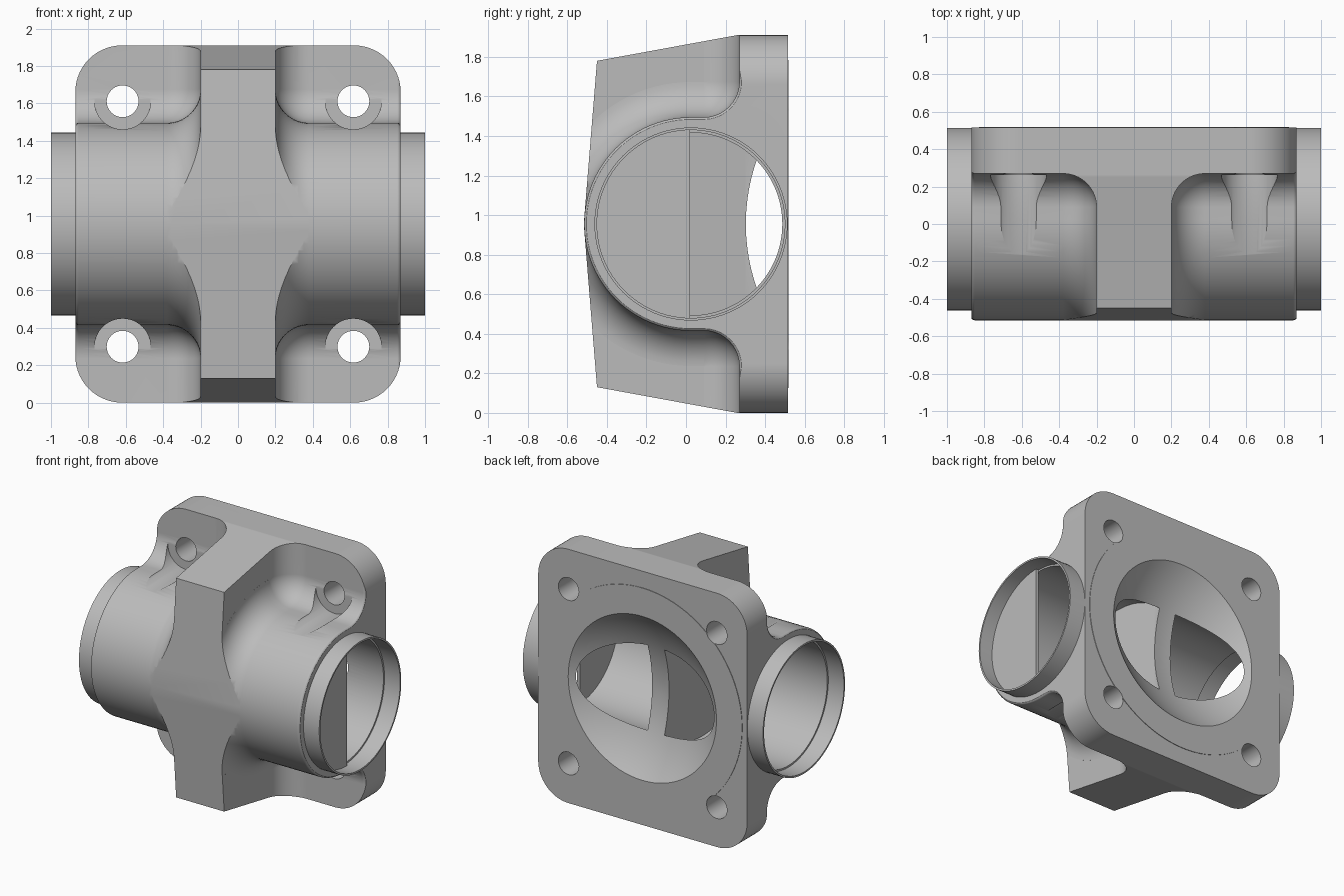
import bpy, bmesh
from math import pi, sin, cos, radians

cube = bpy.data.objects.get("Cube")
if cube:
    bpy.data.objects.remove(cube, do_unlink=True)

YC, ZC = 0.025, 0.955      # axis of the horizontal passage
BODY_R, FILLET = 0.54, 0.18
RIB, HALF_W = 0.2, 0.87

grey = bpy.data.materials.new("cast grey")
grey.use_nodes = True
grey.diffuse_color = (0.5, 0.5, 0.5, 1)
grey.node_tree.nodes["Principled BSDF"].inputs["Base Color"].default_value = (0.5, 0.5, 0.5, 1)


def loft(name, sections):
    """Skin equal-length rings of points and cap both ends."""
    bm = bmesh.new()
    rings = [[bm.verts.new(p) for p in s] for s in sections]
    n = len(rings[0])
    for a, b in zip(rings, rings[1:]):
        for i in range(n):
            j = (i + 1) % n
            bm.faces.new((a[i], a[j], b[j], b[i]))
    bm.faces.new(rings[0])
    bm.faces.new(rings[-1])
    bmesh.ops.recalc_face_normals(bm, faces=bm.faces)
    mesh = bpy.data.meshes.new(name)
    bm.to_mesh(mesh)
    bm.free()
    mesh.materials.append(grey)
    ob = bpy.data.objects.new(name, mesh)
    bpy.context.collection.objects.link(ob)
    return ob


def prism(name, pts, axis, a, b):
    place = {"x": lambda u, v, t: (t, u, v),
             "y": lambda u, v, t: (u, t, v),
             "z": lambda u, v, t: (u, v, t)}[axis]
    return loft(name, [[place(u, v, t) for u, v in pts] for t in (a, b)])


def arc(u, v, r, start, end, n):
    angles = [radians(start + (end - start) * i / n) for i in range(n + 1)]
    return [(u + r * cos(a), v + r * sin(a)) for a in angles]


def disc(u, v, r, n=96):
    return arc(u, v, r, 0, 360, n)[:-1]


def combine(target, tool, op):
    """Apply a boolean and throw the tool away."""
    tool.hide_render = True
    mod = target.modifiers.new("cut", "BOOLEAN")
    mod.operation, mod.solver, mod.object = op, "EXACT", tool
    bpy.context.view_layer.objects.active = target
    bpy.ops.object.modifier_apply(modifier=mod.name)
    bpy.data.objects.remove(tool, do_unlink=True)


def side_profile(x, h):
    """Barrel sweeping into the flange, offset outward by h."""
    upper = arc(YC, 0, BODY_R + h, 180, 90, 24)
    upper += arc(0.09, BODY_R + FILLET, FILLET - h, -90, 0, 10)
    upper += [(0.27 - h, 1.2), (0.6, 1.2)]
    ring = upper + [(y, -z) for y, z in reversed(upper[1:])]
    return [(x, y, ZC + z) for y, z in ring]


# Barrel and flange, with a concave blend to the rib and rounded outer edges
steps = [(RIB + 0.0005, FILLET - 0.002)]
for i in range(9, -1, -1):
    t = pi / 2 * i / 10
    steps.append((RIB + FILLET * (1 - sin(t)), FILLET * (1 - cos(t))))
for i in range(5):
    t = pi / 2 * i / 4
    steps.append((HALF_W - 0.018 + 0.02 * sin(t), -0.02 * (1 - cos(t))))
rows = [(-x, h) for x, h in reversed(steps)] + steps
body = loft("valve_body", [side_profile(x, h) for x, h in rows])

# Central rib
combine(body, prism("rib", [(-0.75, -0.1), (0.55, -0.1), (0.55, 2.05), (-0.75, 2.05)],
                    "x", -RIB, RIB), "UNION")

# Sloped outline seen from the side
half = [(-0.45, 0.825), (0.27, 0.957), (0.515, 0.957)]
outline = [(-0.517, 0)] + half + [(y, -z) for y, z in reversed(half)]
combine(body, prism("side_outline", [(y, ZC + z) for y, z in outline], "x", -1.2, 1.2), "INTERSECT")

# Rounded flange outline seen from the front
corner = 0.25
plate = []
for k, (sx, sz) in enumerate([(1, 1), (-1, 1), (-1, -1), (1, -1)]):
    plate += arc(sx * (HALF_W - corner), ZC + sz * (ZC - corner), corner, 90 * k, 90 * k + 90, 14)
combine(body, prism("flange_outline", plate, "y", -1, 1), "INTERSECT")

# Pipe ends and raised sealing face
combine(body, prism("pipe", disc(YC, ZC, 0.488), "x", -1, 1), "UNION")
combine(body, prism("sealing_face", disc(0, ZC, 0.83), "y", 0.49, 0.519), "UNION")

# Passage, left solid where the tapered weir stands
bore = prism("bore", disc(YC, ZC, 0.462), "x", -1.1, 1.1)
weir = [(-0.22, -0.7), (0.22, -0.7), (0.07, 0.3), (0.07, 0.7), (-0.07, 0.7), (-0.07, 0.3)]
combine(bore, prism("weir", weir, "z", -0.2, 2.2), "DIFFERENCE")
combine(body, bore, "DIFFERENCE")
for s in (-1, 1):
    combine(body, prism("socket", disc(YC, ZC, 0.475), "x", s * 0.87, s * 1.1), "DIFFERENCE")

# Shallow round bowl in the back face
bpy.ops.mesh.primitive_uv_sphere_add(segments=128, ring_count=64, radius=0.98,
                                     location=(0, 1.28, ZC), rotation=(pi / 2, 0, 0))
bowl = bpy.context.object
bowl.data.materials.append(grey)
combine(body, bowl, "DIFFERENCE")

# Bolt holes with spot faces
for sx in (-1, 1):
    for sz in (-1, 1):
        x, z = sx * 0.617, ZC + sz * 0.656
        combine(body, prism("bolt_hole", disc(x, z, 0.085, 40), "y", -1, 1), "DIFFERENCE")
        combine(body, prism("spot_face", disc(x, z, 0.15, 48), "y", -1, 0.262), "DIFFERENCE")

# Half-round baffle in one pipe end
baffle = prism("half_baffle", arc(0.02, ZC, 0.48, 90, 270, 48), "x", 0.87, 0.892)

for ob in (body, baffle):
    bpy.ops.object.select_all(action="DESELECT")
    ob.select_set(True)
    bpy.context.view_layer.objects.active = ob
    bpy.ops.object.shade_smooth_by_angle(angle=radians(30))
    normals = ob.modifiers.new("weighted normals", "WEIGHTED_NORMAL")
    normals.keep_sharp = True
